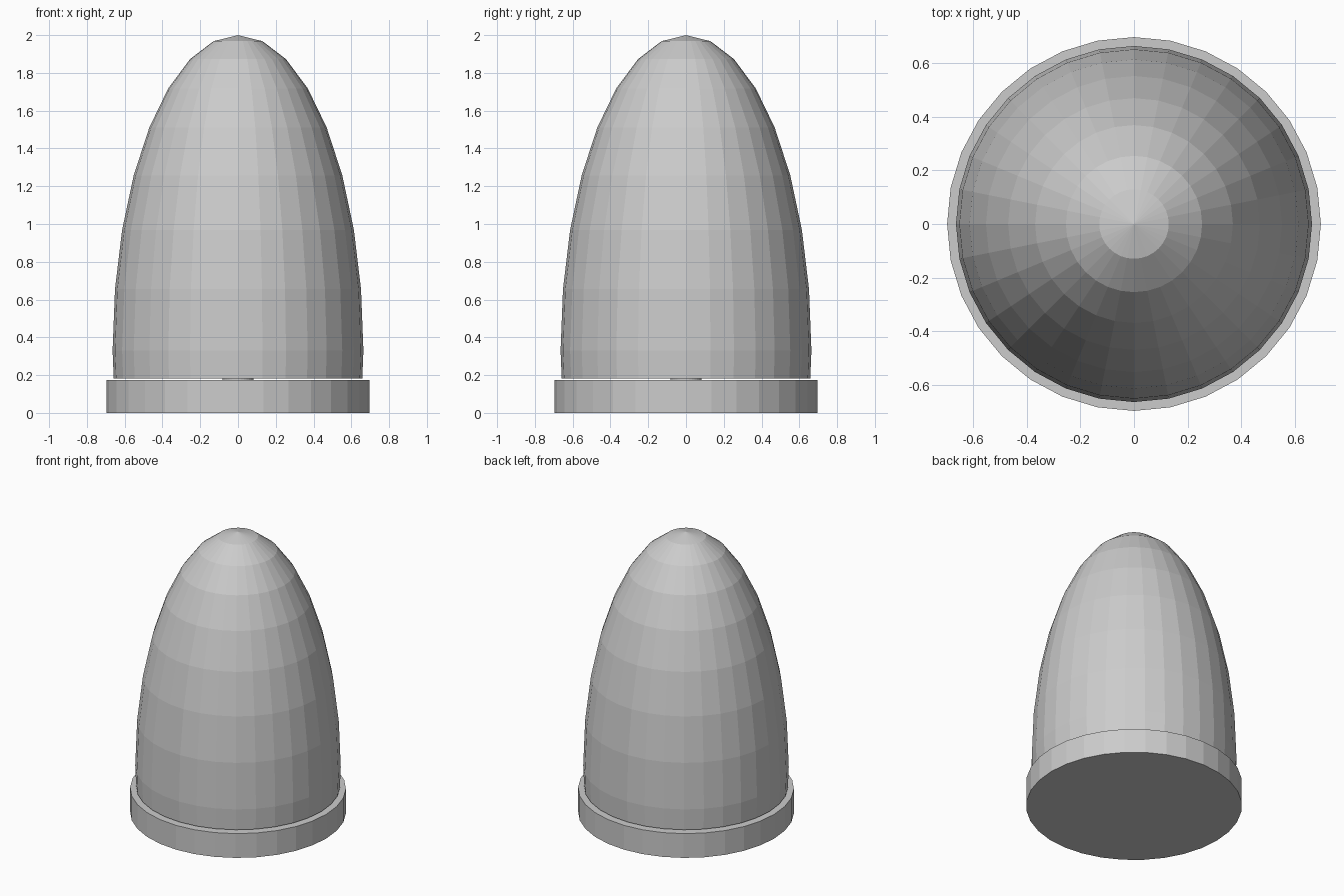
import bpy, bmesh, math

if "Cube" in bpy.data.objects:
    bpy.data.objects.remove(bpy.data.objects["Cube"])

SEGMENTS = 32


def lathe(name, profile):
    """Spin a list of (radius, z) points around z; zero radius makes a pole."""
    bm = bmesh.new()
    rings = []
    for r, z in profile:
        if r < 1e-6:
            rings.append([bm.verts.new((0, 0, z))] * SEGMENTS)
        else:
            rings.append([bm.verts.new((r * math.cos(math.tau * i / SEGMENTS),
                                        r * math.sin(math.tau * i / SEGMENTS), z))
                          for i in range(SEGMENTS)])
    for a, b in zip(rings, rings[1:]):
        for i in range(SEGMENTS):
            j = (i + 1) % SEGMENTS
            bm.faces.new(list(dict.fromkeys((a[i], a[j], b[j], b[i]))))
    bmesh.ops.recalc_face_normals(bm, faces=bm.faces)
    mesh = bpy.data.meshes.new(name)
    bm.to_mesh(mesh)
    bm.free()
    obj = bpy.data.objects.new(name, mesh)
    bpy.context.collection.objects.link(obj)
    return obj


def dome_profile(radius, height):
    """Half ellipse, pole first, with a slight inward turn at the rim."""
    points = [(radius * math.sin(math.pi * i / 16),
               0.33 + height * math.cos(math.pi * i / 16)) for i in range(9)]
    points[0] = (0, 0.33 + height)
    return points + [(radius - 0.006, 0.182)]


# Round base plate
lathe("base", [(0, 0), (0.697, 0), (0.697, 0.173), (0, 0.173)])

# Thin hollow bell cover, floating just above the base
outer = dome_profile(0.664, 1.67)
inner = dome_profile(0.654, 1.66)
lathe("dome_cover", outer + inner[::-1])

# Small central post glimpsed through the gap
lathe("centre_post", [(0, 0.17), (0.083, 0.17), (0.083, 0.25), (0, 0.25)])
